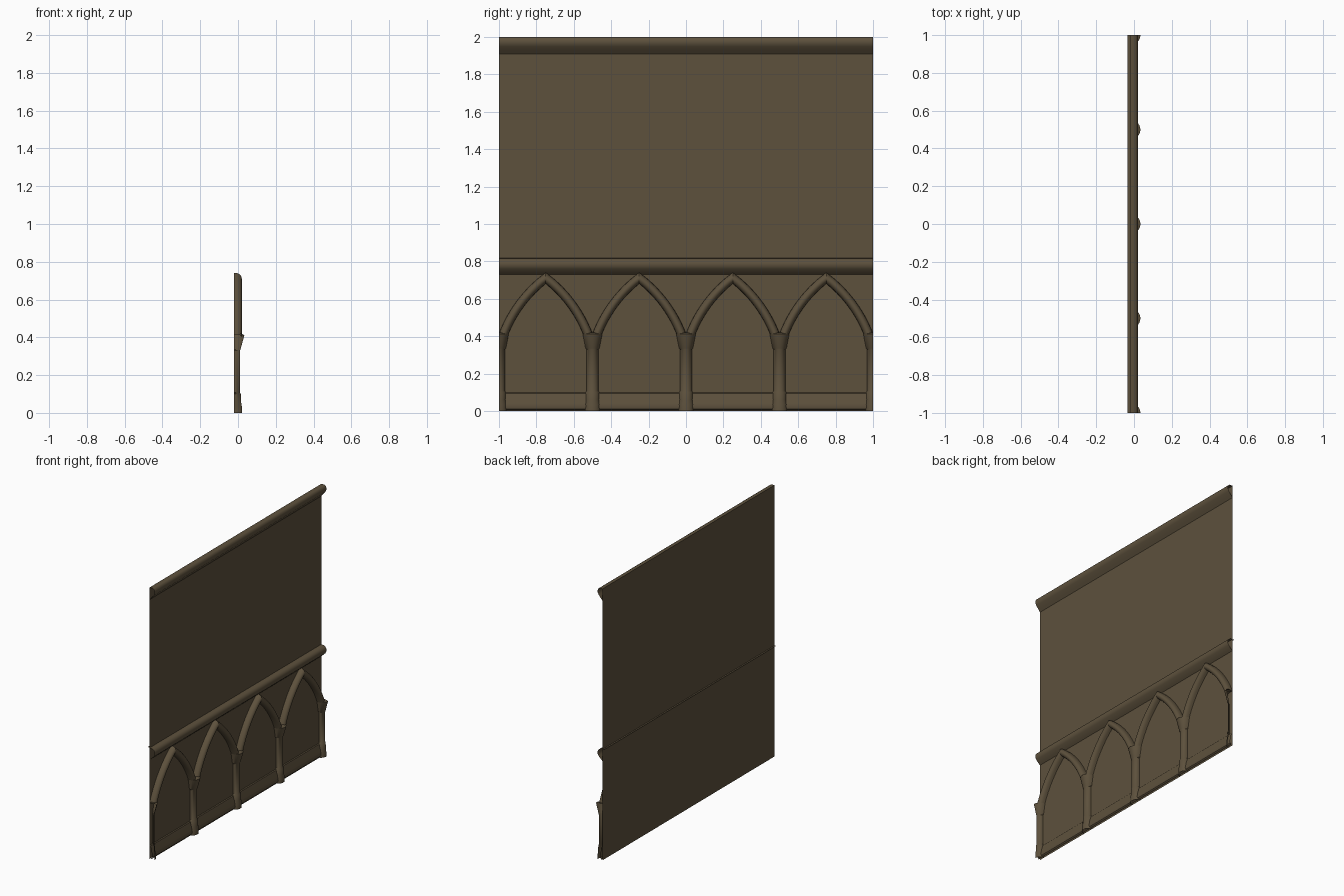
import bpy, bmesh, math

if "Cube" in bpy.data.objects:
    bpy.data.objects.remove(bpy.data.objects["Cube"])

WALL_X = -0.02

brown = bpy.data.materials.new("dark_brown_wood")
brown.diffuse_color = (0.110, 0.082, 0.046, 1)
brown.use_nodes = True
brown.node_tree.nodes["Principled BSDF"].inputs["Base Color"].default_value = brown.diffuse_color


def sheet(name, rows, smooth=True):
    """Open surface through a grid of points, facing +x."""
    bm = bmesh.new()
    grid = [[bm.verts.new(p) for p in row] for row in rows]
    for a, b in zip(grid, grid[1:]):
        for i in range(len(a) - 1):
            bm.faces.new((a[i], a[i + 1], b[i + 1], b[i]))
    bmesh.ops.remove_doubles(bm, verts=bm.verts, dist=1e-5)
    bm.normal_update()
    if sum(f.normal.x * f.calc_area() for f in bm.faces) < 0:
        bmesh.ops.reverse_faces(bm, faces=bm.faces)
    me = bpy.data.meshes.new(name)
    bm.to_mesh(me)
    bm.free()
    me.materials.append(brown)
    ob = bpy.data.objects.new(name, me)
    bpy.context.collection.objects.link(ob)
    if smooth:
        bpy.ops.object.select_all(action='DESELECT')
        ob.select_set(True)
        bpy.context.view_layer.objects.active = ob
        bpy.ops.object.shade_smooth_by_angle(angle=math.radians(35))
    return ob


def moulding(name, profile):
    """(x, z) profile swept along the whole wall."""
    return sheet(name, [[(x, y, z) for x, z in profile] for y in (-1, 1)])


# flat wall panel
moulding("wall_panel", [(WALL_X, 0), (WALL_X, 2)])

# crown, belt and base mouldings
moulding("crown_moulding", [(WALL_X, 2), (0.005, 2), (0.015, 1.993), (0.02, 1.98),
                            (0.02, 1.965), (0.012, 1.948), (-0.008, 1.925), (WALL_X, 1.91)])
moulding("belt_moulding", [(-0.035, 0.82), (0.0, 0.815), (0.012, 0.808), (0.02, 0.795),
                           (0.02, 0.775), (0.012, 0.76), (-0.008, 0.74), (WALL_X, 0.73)])
moulding("base_moulding", [(WALL_X, 0.10), (-0.014, 0.095), (0.0, 0.04), (0.003, 0.025),
                           (0.0, 0.012), (-0.008, 0.005), (-0.008, 0)])

# half-round columns: (z, half width, depth)
COLUMN = [(0, .043, .040), (.035, .043, .040), (.06, .037, .036), (.1, .037, .035),
          (.108, .031, .031), (.33, .031, .031), (.335, .037, .033),
          (.412, .052, .054), (.42, .03, .036), (.42, 0, 0)]
for k in range(5):
    yc = -1 + 0.5 * k
    a0 = 0 if k == 0 else -90      # end columns are cut at the wall edge
    a1 = 0 if k == 4 else 90
    n = 12 if a1 - a0 == 180 else 6
    angles = [math.radians(a0 + (a1 - a0) * i / n) for i in range(n + 1)]
    sheet(f"column_{k + 1}", [[(WALL_X + d * math.cos(a), yc + w * math.sin(a), z)
                               for a in angles] for z, w, d in COLUMN])

# pointed arches: rounded section swept along two mirrored arcs
HALF_W, DEPTH, STEPS = 0.024, 0.04, 12
foot, apex = (0.022, 0.405), (0.25, 0.711)
chord = math.hypot(apex[0] - foot[0], apex[1] - foot[1])
tilt = math.atan2(apex[1] - foot[1], apex[0] - foot[0])
half = math.radians(16)
radius = chord / 2 / math.sin(half)
mid = ((foot[0] + apex[0]) / 2, (foot[1] + apex[1]) / 2)
drop = radius * math.cos(half)
cy, cz = mid[0] + drop * math.sin(tilt), mid[1] - drop * math.cos(tilt)


def arch_half(name, y0, sign):
    rows = []
    for i in range(STEPS + 1):
        a = tilt + math.pi / 2 + half * (1 - 2 * i / STEPS)
        row = []
        for j in range(11):
            t = math.pi * j / 10
            off, x = HALF_W * math.cos(t), WALL_X + DEPTH * math.sin(t) ** 0.8
            y = cy + (radius + off) * math.cos(a)
            z = cz + (radius + off) * math.sin(a)
            if i == STEPS:         # mitre at the apex
                z += (0.25 - y) * math.tan(tilt - half)
                y = 0.25
            row.append((x, max(-1, min(1, y0 + sign * (y - 0.25))), z))
        rows.append(row)
    sheet(name, rows)


for k in range(4):
    y0 = -0.75 + 0.5 * k
    arch_half(f"arch_{k + 1}_left", y0, 1)
    arch_half(f"arch_{k + 1}_right", y0, -1)
